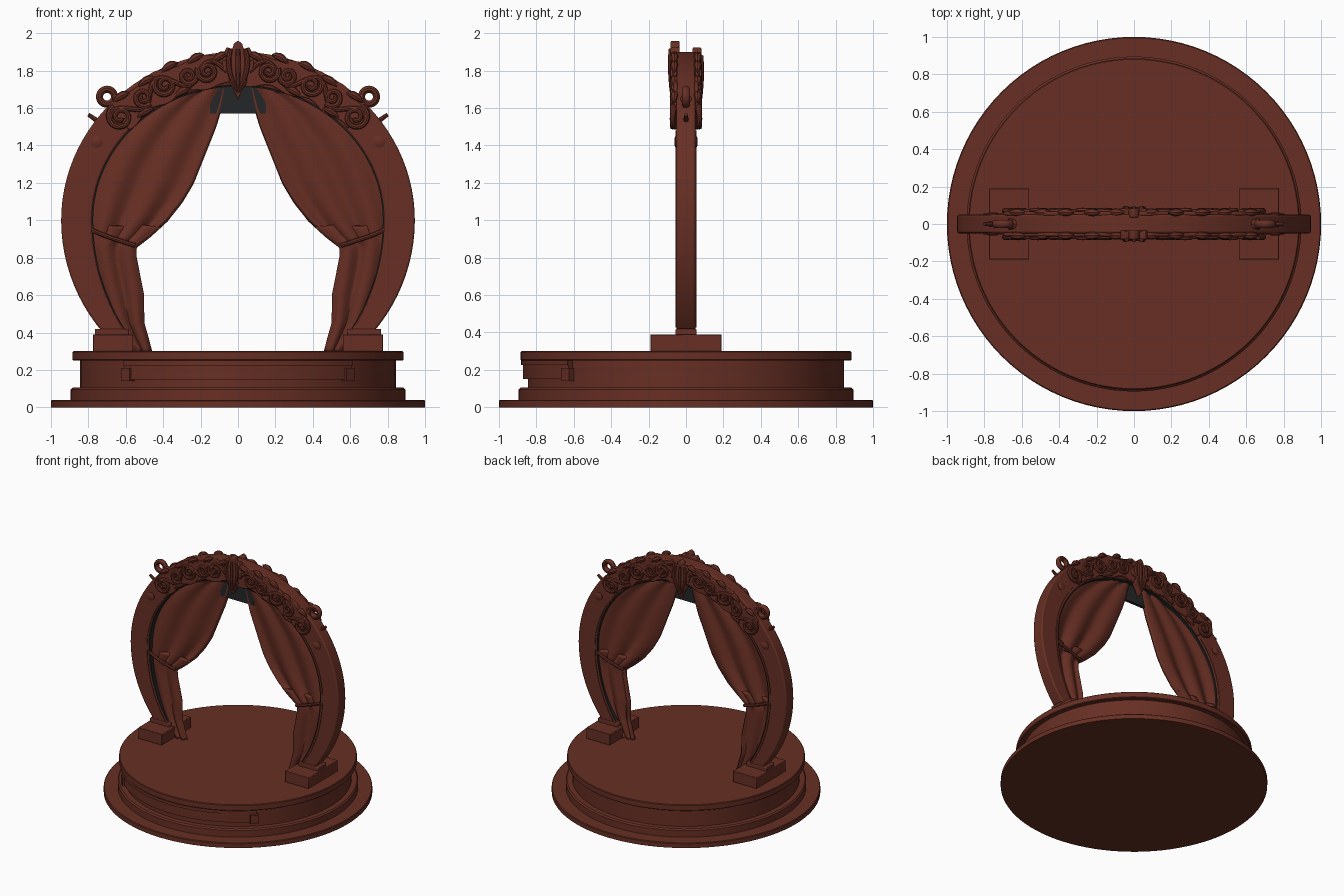
import bpy, bmesh, math
from math import sin, cos, pi, radians, sqrt

if "Cube" in bpy.data.objects:
    bpy.data.objects.remove(bpy.data.objects["Cube"])


def material(name, rgb):
    m = bpy.data.materials.new(name)
    m.diffuse_color = (*rgb, 1)
    m.use_nodes = True
    m.node_tree.nodes["Principled BSDF"].inputs["Base Color"].default_value = m.diffuse_color
    return m


BROWN = material("red_brown", (0.135, 0.028, 0.017))
DARK = material("charcoal", (0.018, 0.019, 0.02))


def make(name, verts, faces, mat=BROWN, mirror="", bevel=0, thick=0):
    me = bpy.data.meshes.new(name)
    me.from_pydata(verts, [], faces)
    bm = bmesh.new()
    bm.from_mesh(me)
    bmesh.ops.recalc_face_normals(bm, faces=bm.faces)
    bm.to_mesh(me)
    bm.free()
    me.materials.append(mat)
    ob = bpy.data.objects.new(name, me)
    bpy.context.collection.objects.link(ob)
    if thick:
        s = ob.modifiers.new("thickness", "SOLIDIFY")
        s.thickness, s.offset = thick, 0
    if bevel:
        b = ob.modifiers.new("bevel", "BEVEL")
        b.width, b.segments = bevel, 2
    if mirror:
        m = ob.modifiers.new("mirror", "MIRROR")
        m.use_axis = ("x" in mirror, "y" in mirror, False)
        m.use_mirror_merge = False
    return ob


def skin(rings, closed=False):
    """Faces joining equal loops of vertices, capped unless closed."""
    n, k = len(rings[0]), len(rings)
    verts = [v for r in rings for v in r]
    faces = []
    for i in range(k if closed else k - 1):
        j = (i + 1) % k
        faces += [(i * n + a, i * n + (a + 1) % n, j * n + (a + 1) % n, j * n + a) for a in range(n)]
    if not closed:
        faces += [tuple(range(n)), tuple(range((k - 1) * n, k * n))]
    return verts, faces


def box(name, x0, x1, y0, y1, z0, z1, **kw):
    r = [[(x0, y0, z), (x1, y0, z), (x1, y1, z), (x0, y1, z)] for z in (z0, z1)]
    return make(name, *skin(r), **kw)


def tube(name, pts, radii, **kw):
    """Round tube along (x, z) points in an upright plane; y is the third number."""
    rings = []
    for i, (x, y, z) in enumerate(pts):
        p, q = pts[max(i - 1, 0)], pts[min(i + 1, len(pts) - 1)]
        dx, dz = q[0] - p[0], q[2] - p[2]
        d = sqrt(dx * dx + dz * dz) or 1
        r = radii(i / (len(pts) - 1))
        rings.append([(x - dz / d * r * cos(a), y + r * sin(a), z + dx / d * r * cos(a))
                      for a in (k * pi / 4 for k in range(8))])
    return make(name, *skin(rings), **kw)


def oval(t, a, b):
    """Horseshoe outline: a half width, b height above the middle, lower half taller."""
    return a * cos(t), 1 + (b if sin(t) > 0 else 0.93) * sin(t)


def band(name, t0, t1, inner, outer, y0, y1, n=72, wave=0, **kw):
    rings = []
    for i in range(n + 1):
        t = radians(t0 + (t1 - t0) * i / n)
        w = wave * sin(t * 22)
        (xi, zi), (xo, zo) = oval(t, inner[0] - w, inner[1] - w), oval(t, outer[0] + w, outer[1] + w)
        rings.append([(xi, y0, zi), (xo, y0, zo), (xo, y1, zo), (xi, y1, zi)])
    return make(name, *skin(rings), **kw)


# Stepped round base
profile = [(1, 0), (1, 0.035), (0.995, 0.04), (0.895, 0.04), (0.895, 0.095), (0.885, 0.105), (0.845, 0.105),
           (0.845, 0.25), (0.88, 0.25), (0.885, 0.255), (0.885, 0.295), (0.88, 0.3)]
N = 96
make("round_base", *skin([[(r * cos(2 * pi * k / N), r * sin(2 * pi * k / N), z) for k in range(N)]
                          for r, z in profile]))


# Raised curved panel on the front of the base, with end tabs
def base_panel(name, a0, a1, r, z0, z1, n, **kw):
    rings = []
    for i in range(n + 1):
        a = radians(a0 + (a1 - a0) * i / n)
        rings.append([(q * cos(a), q * sin(a), z) for q, z in ((0.83, z0), (r, z0), (r, z1), (0.83, z1))])
    return make(name, *skin(rings), **kw)


base_panel("base_front_panel", -134, -46, 0.872, 0.15, 0.24, 40)
base_panel("base_panel_rail", -134, -46, 0.882, 0.225, 0.25, 40)
base_panel("base_panel_tab", -49, -45, 0.885, 0.14, 0.21, 4, mirror="x")

# Pedestals and arch feet
box("pedestal", 0.56, 0.775, -0.19, 0.19, 0.3, 0.39, mirror="x", bevel=0.004)
box("arch_foot", 0.585, 0.765, -0.056, 0.056, 0.385, 0.42, mirror="x", bevel=0.006)

# Horseshoe arch with dark lining
band("arch", -40, 220, (0.78, 0.72), (0.945, 0.9), -0.05, 0.05, bevel=0.01)
band("arch_lining", -38, 218, (0.774, 0.714), (0.782, 0.722), -0.042, 0.042, mat=DARK)
band("arch_trim", -38, 40, (0.79, 0.73), (0.805, 0.745), -0.055, 0.055, n=30, mirror="x")

# Dark panel behind the top of the curtains
box("top_backing", -0.15, 0.15, -0.012, 0.012, 1.57, 1.74, mat=DARK)

# Curtains: inner edge as (z, x)
EDGE = [(0.3, 0.47), (0.38, 0.49), (0.45, 0.51), (0.6, 0.51), (0.7, 0.53), (0.8, 0.55), (0.86, 0.55), (0.92, 0.47),
        (1.0, 0.38), (1.1, 0.3), (1.2, 0.24), (1.3, 0.2), (1.4, 0.16), (1.5, 0.12), (1.6, 0.09), (1.74, 0.06)]


def edge_x(z):
    for (z0, x0), (z1, x1) in zip(EDGE, EDGE[1:]):
        if z <= z1:
            return x0 + (x1 - x0) * (z - z0) / (z1 - z0)
    return EDGE[-1][1]


def arch_x(z):
    h = (z - 1) / (0.75 if z > 1 else 0.96)
    return 0.81 * sqrt(max(0, 1 - h * h))


def curtain(name, top, bottom, depth, folds, thick):
    nu, nv = 36, 44
    verts = []
    for j in range(nv + 1):
        t = j / nv
        for i in range(nu + 1):
            u = i / nu
            z = top + (bottom(u) - top) * t
            x = arch_x(z) * (1 - u) + edge_x(z) * u
            verts.append((x, depth(t) * sin(u * pi * folds + 1.2 * t), z))
    w = nu + 1
    faces = [(j * w + i, j * w + i + 1, j * w + w + i + 1, j * w + w + i) for j in range(nv) for i in range(nu)]
    return make(name, verts, faces, mirror="x", thick=thick)


curtain("upper_curtain", 1.73, lambda u: 0.95 - 0.09 * u ** 0.8, lambda t: 0.006 + 0.012 * t, 5, 0.03)
curtain("lower_curtain", 0.97, lambda u: 0.3, lambda t: 0.014, 4, 0.03)

# Tie cord round each curtain, front and back
tube("curtain_tie", [(0.79 - 0.24 * s, -0.032 - 0.008 * sin(pi * s), 0.95 - 0.09 * s ** 0.8 + 0.005)
                     for s in (k / 12 for k in range(13))], lambda s: 0.012, mirror="xy")

# Carved crest: wavy plate with scrolls on front and back
band("crest_plate", 42, 138, (0.785, 0.725), (0.935, 0.89), -0.066, -0.045, wave=0.012, bevel=0.006, mirror="y")


def scroll(name, cx, cz, r, start, turn, turns=1.6):
    pts = []
    for k in range(29):
        s = k / 28
        a = radians(start) + turn * s * turns * 2 * pi
        q = r * (1 - 0.82 * s)
        pts.append((cx + q * cos(a), -0.07 - 0.006 * s, cz + q * sin(a)))
    tube(name, pts, lambda s: 0.015 - 0.004 * s, mirror="xy")


for deg, r, start, turn in ((43, 0.068, 60, -1), (54, 0.05, 220, 1), (63, 0.06, 30, -1),
                            (72, 0.045, 200, 1), (79, 0.055, 20, -1)):
    x, z = oval(radians(deg), 0.86, 0.81)
    scroll("crest_scroll", x, z, r, start, turn)

# Winding stems and leaf lobes linking the scrolls
stem = []
for k in range(61):
    t = radians(40 + 46 * k / 60)
    w = 0.05 * sin(t * 19)
    x, z = oval(t, 0.86 + w, 0.81 + w)
    stem.append((x, -0.068, z))
tube("crest_stem", stem, lambda s: 0.013, mirror="xy")
for deg, off in ((48, 0.07), (58, 0.06), (67, 0.075), (76, 0.075), (84, 0.06), (51, -0.075), (68, -0.075)):
    x, z = oval(radians(deg), 0.86 + off, 0.81 + off)
    tube("crest_leaf", [(x + 0.045 * s, -0.062, z - 0.025 * s + 0.012 * (1 - s * s))
                        for s in (-1, -0.6, -0.2, 0.2, 0.6, 1)],
         lambda s: 0.004 + 0.018 * sin(pi * s), mirror="xy")


# Central leaf finial, taller on the front
HALF = [(0, 1.96), (0.022, 1.945), (0.03, 1.915), (0.06, 1.925), (0.075, 1.895), (0.05, 1.865), (0.085, 1.85),
        (0.08, 1.80), (0.045, 1.79), (0.05, 1.74), (0.025, 1.70), (0, 1.645)]


def finial(name, y0, y1, dz):
    loop = HALF + [(-x, z) for x, z in HALF[-2:0:-1]]
    make(name, *skin([[(x, y, z + dz) for x, z in loop] for y in (y0, y1)]), bevel=0.006)
    s = 1 if y1 > 0 else -1
    for lean in (-1, 0, 1):
        tube(name + "_rib", [(lean * 0.05 * sin(pi * k / 14), s * 0.082, 1.68 + 0.235 * k / 10 + dz)
                             for k in range(11)], lambda q: 0.004 + 0.012 * q * (1.3 - q) * 2)


finial("front_finial", -0.082, -0.035, 0)
finial("back_finial", 0.035, 0.082, -0.035)

# Eyelets, spikes and round studs on the shoulders
eye = []
for k in range(24):
    a = 2 * pi * k / 24
    eye.append([((0.04 + 0.019 * cos(b)) * cos(a) + 0.7, 0.022 * sin(b), (0.04 + 0.019 * cos(b)) * sin(a) + 1.66)
                for b in (2 * pi * m / 10 for m in range(10))])
make("shoulder_eyelet", *skin(eye, closed=True), mirror="x")
tube("eyelet_stem", [(0.60, 0, 1.64), (0.67, 0, 1.65)], lambda s: 0.03, mirror="x")
tube("shoulder_spike", [(0.70, 0, 1.49), (0.75, 0, 1.53), (0.80, 0, 1.565)], lambda s: 0.018 - 0.008 * s, mirror="x")
stud = [[(0.755 + r * cos(k * pi / 8), y, 1.42 + r * sin(k * pi / 8)) for k in range(16)]
        for r, y in ((0.032, -0.045), (0.032, -0.055), (0.018, -0.062))]
make("shoulder_stud", *skin(stud), mirror="xy")

# Smooth shading with crisp edges
bpy.ops.object.select_all(action="SELECT")
bpy.context.view_layer.objects.active = bpy.data.objects["arch"]
bpy.ops.object.shade_smooth_by_angle(angle=radians(35))
